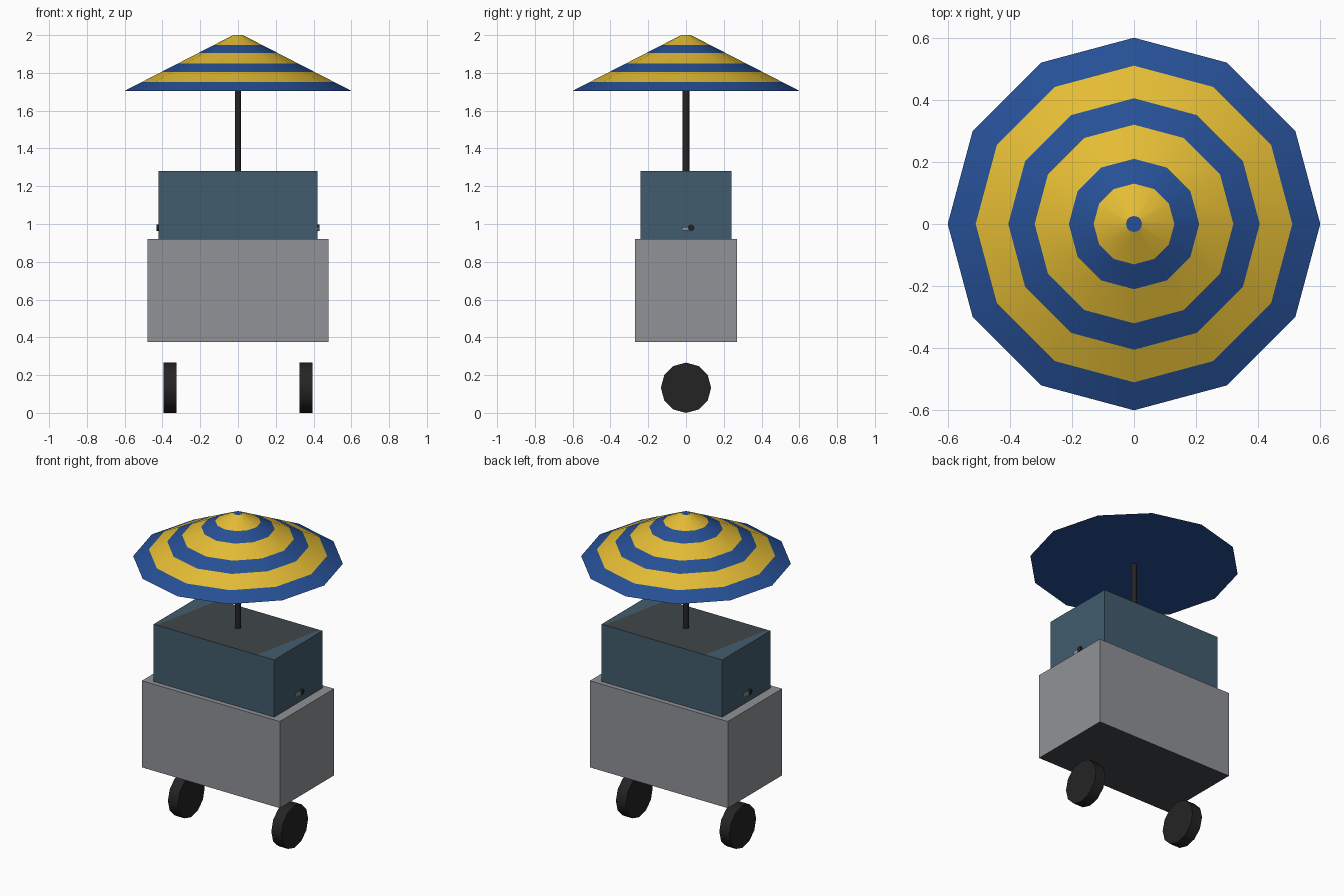
import bpy
import bmesh
import math
from mathutils import Matrix, Vector

cube = bpy.data.objects.get("Cube")
if cube:
    bpy.data.objects.remove(cube, do_unlink=True)


def material(name, rgb):
    """Flat material from 8-bit sRGB, stored as linear values."""
    lin = [(c / 255 / 12.92) if c < 11 else ((c / 255 + 0.055) / 1.055) ** 2.4 for c in rgb]
    m = bpy.data.materials.new(name)
    m.use_nodes = True
    m.diffuse_color = (*lin, 1)
    bsdf = m.node_tree.nodes["Principled BSDF"]
    bsdf.inputs["Base Color"].default_value = (*lin, 1)
    bsdf.inputs["Roughness"].default_value = 0.8
    return m


blue = material("canopy_blue", (38, 80, 150))
yellow = material("canopy_yellow", (228, 188, 52))
grey = material("cart_grey", (144, 146, 151))
teal = material("box_teal", (66, 92, 109))
slate = material("dark_slate", (64, 70, 73))
black = material("rubber_black", (36, 36, 36))


def finish(name, bm, mats, smooth=None):
    bmesh.ops.recalc_face_normals(bm, faces=bm.faces[:])
    me = bpy.data.meshes.new(name)
    bm.to_mesh(me)
    bm.free()
    for m in mats:
        me.materials.append(m)
    ob = bpy.data.objects.new(name, me)
    bpy.context.collection.objects.link(ob)
    if smooth:
        bpy.ops.object.select_all(action="DESELECT")
        ob.select_set(True)
        bpy.context.view_layer.objects.active = ob
        bpy.ops.object.shade_smooth_by_angle(angle=math.radians(smooth))
    return ob


def box(lo, hi):
    bm = bmesh.new()
    size = [b - a for a, b in zip(lo, hi)]
    mid = [(a + b) / 2 for a, b in zip(lo, hi)]
    bmesh.ops.create_cube(bm, size=1, matrix=Matrix.Translation(mid) @ Matrix.Diagonal((*size, 1)))
    return bm


def cylinder(radius, depth, sides, matrix):
    bm = bmesh.new()
    bmesh.ops.create_cone(bm, cap_ends=True, segments=sides, radius1=radius,
                          radius2=radius, depth=depth, matrix=matrix)
    return bm


# Lower cart body with a dark underside
bm = box((-0.48, -0.27, 0.375), (0.48, 0.27, 0.92))
bm.normal_update()
for f in bm.faces:
    f.material_index = 1 if f.normal.z < -0.5 else 0
finish("cart_body", bm, [grey, slate])

# Upper box: dark lid with slanted teal strips at both ends
bm = box((-0.42, -0.24, 0.92), (0.42, 0.24, 1.28))
bm.normal_update()
for s in (1, -1):
    top = [f for f in bm.faces if f.normal.z > 0.5]
    geom = top + list({e for f in top for e in f.edges}) + list({v for f in top for v in f.verts})
    bmesh.ops.bisect_plane(bm, geom=geom, plane_co=(0.35 * s, 0, 1.28),
                           plane_no=Vector((0.48 * s, -0.1 * s, 0)).normalized())
    bm.normal_update()
for f in bm.faces:
    if f.normal.z > 0.5 and abs(f.calc_center_median().x) < 0.2:
        f.material_index = 1
finish("upper_box", bm, [teal, slate])

# Wheels and small side handles
along_x = Matrix.Rotation(math.pi / 2, 4, "Y")
for s, side in ((1, "left"), (-1, "right")):
    finish(side + "_wheel",
           cylinder(0.133, 0.07, 12, Matrix.Translation((0.36 * s, 0, 0.133)) @ along_x),
           [black], 40)
    finish(side + "_handle_stem",
           cylinder(0.017, 0.016, 8, Matrix.Translation((0.424 * s, 0.027 * s, 0.98)) @ along_x),
           [black], 50)
    finish(side + "_handle_grip",
           box((0.42 * s, -0.022 * s, 0.965), (0.43 * s, 0.012 * s, 0.985)), [grey])

# Pole
finish("pole", cylinder(0.018, 0.445, 10, Matrix.Translation((0, 0, 1.4925))), [black], 50)

# Umbrella canopy: striped rings on a flat-bottomed cone
RADII = [0.6, 0.51, 0.405, 0.32, 0.21, 0.13, 0.026]
SIDES = 12
bm = bmesh.new()
rings = []
for r in RADII:
    z = 1.705 + 0.295 * (0.6 - r) / (0.6 - RADII[-1])
    rings.append([bm.verts.new((r * math.cos(i * math.tau / SIDES),
                                r * math.sin(i * math.tau / SIDES), z)) for i in range(SIDES)])
for k in range(len(rings) - 1):
    a, b = rings[k], rings[k + 1]
    for i in range(SIDES):
        j = (i + 1) % SIDES
        bm.faces.new((a[i], a[j], b[j], b[i])).material_index = k % 2
bm.faces.new(rings[0])
bm.faces.new(rings[-1])
finish("umbrella_canopy", bm, [blue, yellow], 20)
